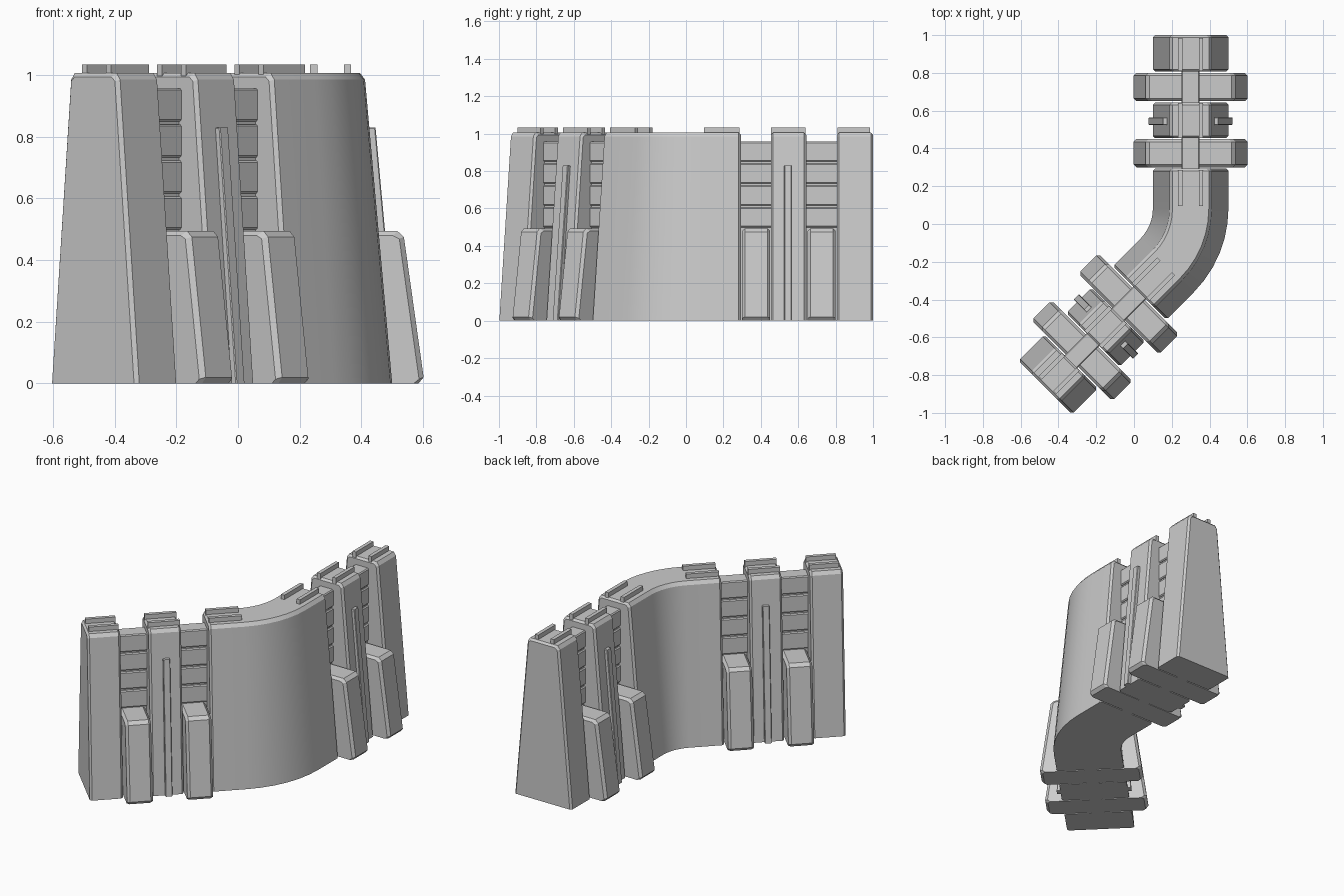
import bpy, bmesh, math
from mathutils import Vector

if "Cube" in bpy.data.objects:
    bpy.data.objects.remove(bpy.data.objects["Cube"])

# Half cross-sections as (offset from wall centreline, height), bottom to top
WALL = [(0.2, 0), (0.112, 0.985), (0.096, 1.006)]
BUTTRESS = [(0.285, 0), (0.302, 0.02), (0.238, 0.475), (0.217, 0.494)]
FIN = [(0.222, 0), (0.146, 0.83)]
R2 = math.sqrt(0.5)

# The two straight arms: outer end, inward direction, sideways direction
ARMS = {
    "back": (Vector((0.3, 1)), Vector((0, -1)), Vector((1, 0))),
    "front": (Vector((-0.47, -0.865)), Vector((R2, R2)), Vector((R2, -R2))),
}


def loft(name, stations, smooth=False):
    """Skin closed cross-sections; each station is (centre, side vector, profile)."""
    bm = bmesh.new()
    rings = []
    for c, n, prof in stations:
        ring = []
        for o, z in prof:
            p = c + n * o
            ring.append(bm.verts.new((p.x, p.y, z)))
        rings.append(ring)
    k = len(rings[0])
    for a, b in zip(rings, rings[1:]):
        for i in range(k):
            j = (i + 1) % k
            bm.faces.new((a[i], a[j], b[j], b[i]))
    bm.faces.new(rings[0])
    bm.faces.new(rings[-1])
    bmesh.ops.recalc_face_normals(bm, faces=bm.faces)
    me = bpy.data.meshes.new(name)
    bm.to_mesh(me)
    bm.free()
    if smooth:
        me.shade_smooth()
        me.set_sharp_from_angle(angle=math.radians(25))
    ob = bpy.data.objects.new(name, me)
    bpy.context.collection.objects.link(ob)
    return ob


def both_sides(half):
    return half + [(-o, z) for o, z in reversed(half)]


def inset(half, c):
    """Shrunken profile used to chamfer the ends of a piece."""
    top = half[-1][1]
    return [(o - c, z - c if z == top else (z if z == 0 else z - c * 0.4)) for o, z in half]


def block(name, arm, s0, s1, half, c=0.012):
    """Chamfered symmetric piece from s0 to s1 along one arm."""
    e, d, n = ARMS[arm]
    full, small = both_sides(half), both_sides(inset(half, c))
    return loft(name, [(e + d * s, n, p) for s, p in
                       ((s0, small), (s0 + c, full), (s1 - c, full), (s1, small))])


def bar(name, arm, s0, s1, o0, o1, z0, z1):
    """Plain box along one arm."""
    e, d, n = ARMS[arm]
    p = [(o0, z0), (o1, z0), (o1, z1), (o0, z1)]
    return loft(name, [(e + d * s, n, p) for s in (s0, s1)])


for arm in ARMS:
    # Sloped towers
    block(arm + "_end_tower", arm, 0, 0.193, WALL)
    block(arm + "_middle_tower", arm, 0.357, 0.546, WALL)
    block(arm + "_tower_fin", arm, 0.435, 0.475, FIN, 0.003)
    # Recessed brick panels with a low buttress in each
    for i, s in enumerate((0.2, 0.55), 1):
        tag = f"{arm}_{i}"
        bar("recess_core_" + tag, arm, s - 0.012, s + 0.165, -0.038, 0.038, 0, 0.95)
        for row in range(4):
            top = 0.957 - row * 0.117
            half = [(0.042, top - 0.107), (0.048, top - 0.101), (0.048, top - 0.006), (0.042, top)]
            e, d, n = ARMS[arm]
            loft(f"brick_{tag}_{row}",
                 [(e + d * q, n, both_sides(half)) for q in (s - 0.012, s + 0.165)])
        block("buttress_" + tag, arm, s, s + 0.15, BUTTRESS, 0.015)
    # Paired rails on the tower tops
    for s0, s1 in ((0.016, 0.19), (0.36, 0.545), (0.715, 0.905)):
        for side in (-1, 1):
            o = sorted((side * 0.043, side * 0.066))
            bar(arm + "_top_rail", arm, s0, s1, o[0], o[1], 0.99, 1.034)

# Curved wall joining the two arms
full, small = both_sides(WALL), both_sides(inset(WALL, 0.012))
ea, da, na = ARMS["back"]
eb, db, nb = ARMS["front"]
radius, steps = 0.43, 6
centre = Vector((0.3 - radius, -0.095 + radius * math.tan(math.pi / 8)))
stations = [(ea + da * 0.707, na, small), (ea + da * 0.719, na, full)]
for i in range(steps + 1):
    a = math.pi / 4 * i / steps
    n = Vector((math.cos(a), -math.sin(a)))
    stations.append((centre + n * radius, n, full))
stations += [(eb + db * 0.719, nb, full), (eb + db * 0.707, nb, small)]
loft("curved_wall", stations, smooth=True)
